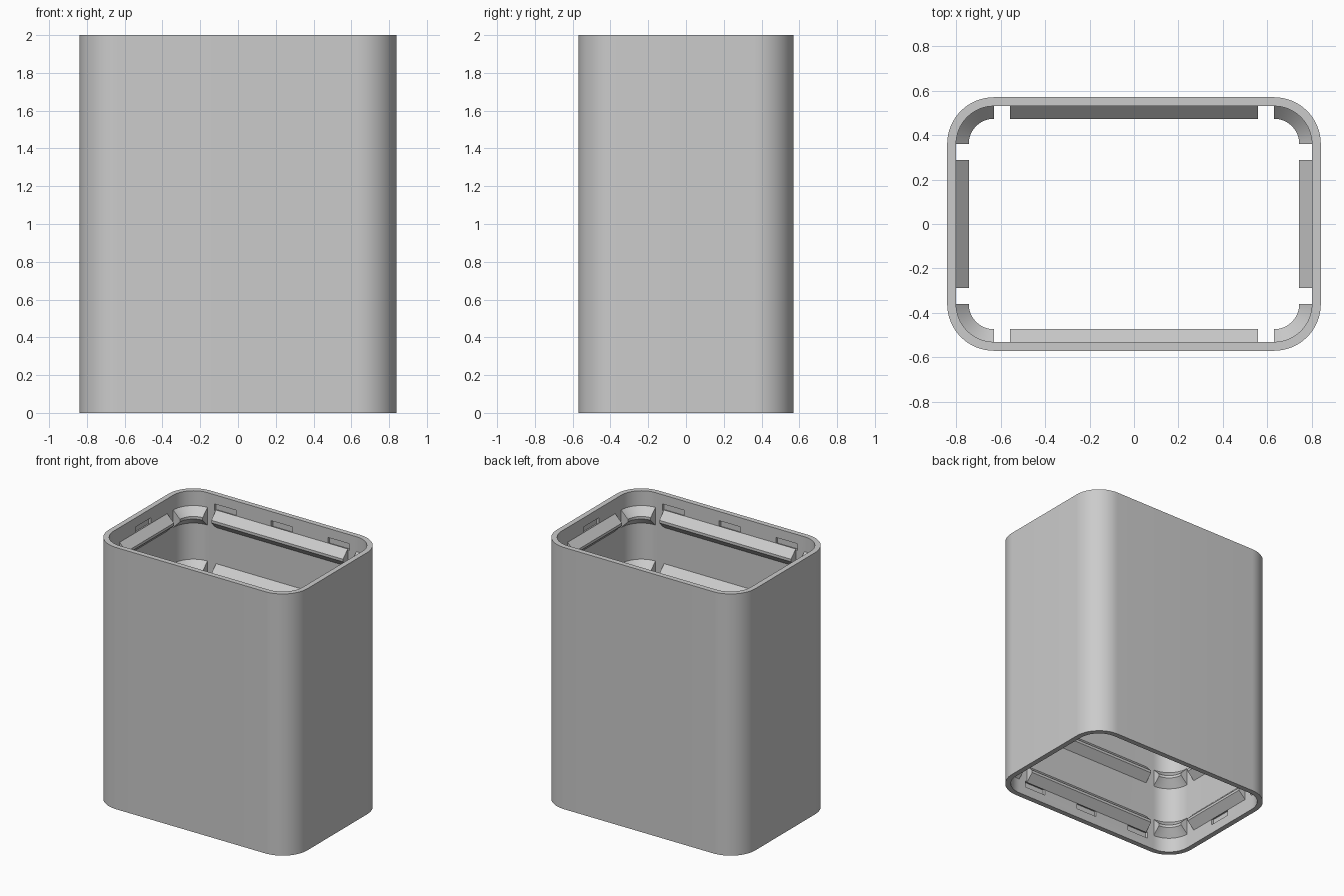
import bpy, bmesh, math
from mathutils import Vector

if "Cube" in bpy.data.objects:
    bpy.data.objects.remove(bpy.data.objects["Cube"], do_unlink=True)

HEIGHT = 2.0
CX, CY = 0.63, 0.36          # corner arc centres
R_OUT, R_IN = 0.21, 0.17     # outer and inner corner radius
DEPTH = 0.057                # how far the ledges stand out
LEVELS = [0.18 + 0.41 * i for i in range(5)]
ARC = 16

grey = bpy.data.materials.new("light_grey")
grey.use_nodes = True
grey.diffuse_color = (0.6, 0.6, 0.6, 1)
grey.node_tree.nodes["Principled BSDF"].inputs["Base Color"].default_value = (0.6, 0.6, 0.6, 1)


def make_object(name, bm):
    bmesh.ops.recalc_face_normals(bm, faces=bm.faces)
    mesh = bpy.data.meshes.new(name)
    bm.to_mesh(mesh)
    bm.free()
    mesh.materials.append(grey)
    obj = bpy.data.objects.new(name, mesh)
    bpy.context.collection.objects.link(obj)
    return obj


def activate(obj):
    bpy.ops.object.select_all(action='DESELECT')
    obj.select_set(True)
    bpy.context.view_layer.objects.active = obj


def smooth(obj):
    activate(obj)
    bpy.ops.object.shade_smooth_by_angle(angle=math.radians(30))


def corner_path(quarter):
    """Arc centre and outward directions of one rounded corner."""
    sx = 1 if quarter in (0, 3) else -1
    sy = 1 if quarter in (0, 1) else -1
    angles = [math.pi / 2 * (quarter + i / ARC) for i in range(ARC + 1)]
    return [(Vector((sx * CX, sy * CY, 0)), Vector((math.cos(a), math.sin(a), 0))) for a in angles]


def sweep(bm, path, profile, closed=False):
    """Sweep (radius, z) points along a path of (base, outward) pairs."""
    rows = [[bm.verts.new(base + out * r + Vector((0, 0, z))) for r, z in profile]
            for base, out in path]
    n = len(profile)
    for i in range(len(rows) if closed else len(rows) - 1):
        a, b = rows[i], rows[(i + 1) % len(rows)]
        for j in range(n):
            k = (j + 1) % n
            bm.faces.new((a[j], b[j], b[k], a[k]))
    if not closed:
        bm.faces.new(rows[0])
        bm.faces.new(rows[-1])


# Rounded tube shell, open at both ends
bm = bmesh.new()
loop = [p for q in range(4) for p in corner_path(q)]
sweep(bm, loop, [(R_OUT, 0), (R_OUT, HEIGHT), (R_IN, HEIGHT), (R_IN, 0)], closed=True)
shell = make_object("shell", bm)

# Shallow notches cut in the inner walls beside the two end ledges
bm = bmesh.new()
spots = [(x, s * (CY + R_IN), 0.18, 0.04) for x in (-0.48, 0, 0.48) for s in (-1, 1)]
spots += [(s * (CX + R_IN), 0, 0.04, 0.18) for s in (-1, 1)]
for x, y, w, d in spots:
    for z in (0.095, HEIGHT - 0.095):
        box = bmesh.ops.create_cube(bm, size=1)["verts"]
        bmesh.ops.scale(bm, vec=(w, d, 0.05), verts=box)
        bmesh.ops.translate(bm, vec=(x, y, z), verts=box)
cutter = make_object("notch_cutter", bm)
cutter.hide_render = True
cut = shell.modifiers.new("notches", 'BOOLEAN')
cut.operation = 'DIFFERENCE'
cut.solver = 'EXACT'
cut.object = cutter
activate(shell)
bpy.ops.object.modifier_apply(modifier=cut.name)
bpy.data.objects.remove(cutter, do_unlink=True)
smooth(shell)


# Inner ledges with slopes above and below
def ledge_profile(z):
    tip, root = 0.01, 0.01 + DEPTH
    return [(R_IN + 0.004, z - root), (R_IN, z - root), (R_IN - DEPTH, z - tip),
            (R_IN - DEPTH, z + tip), (R_IN, z + root), (R_IN + 0.004, z + root)]


def add_ledges(name, paths):
    bm = bmesh.new()
    for z in LEVELS:
        for path in paths:
            sweep(bm, path, ledge_profile(z))
    smooth(make_object(name, bm))


add_ledges("long_ledges", [[(Vector((x, s * CY, 0)), Vector((0, s, 0))) for x in (-0.557, 0.557)]
                           for s in (-1, 1)])
add_ledges("short_ledges", [[(Vector((s * CX, y, 0)), Vector((s, 0, 0))) for y in (-0.287, 0.287)]
                            for s in (-1, 1)])
add_ledges("corner_ledges", [corner_path(q) for q in range(4)])
